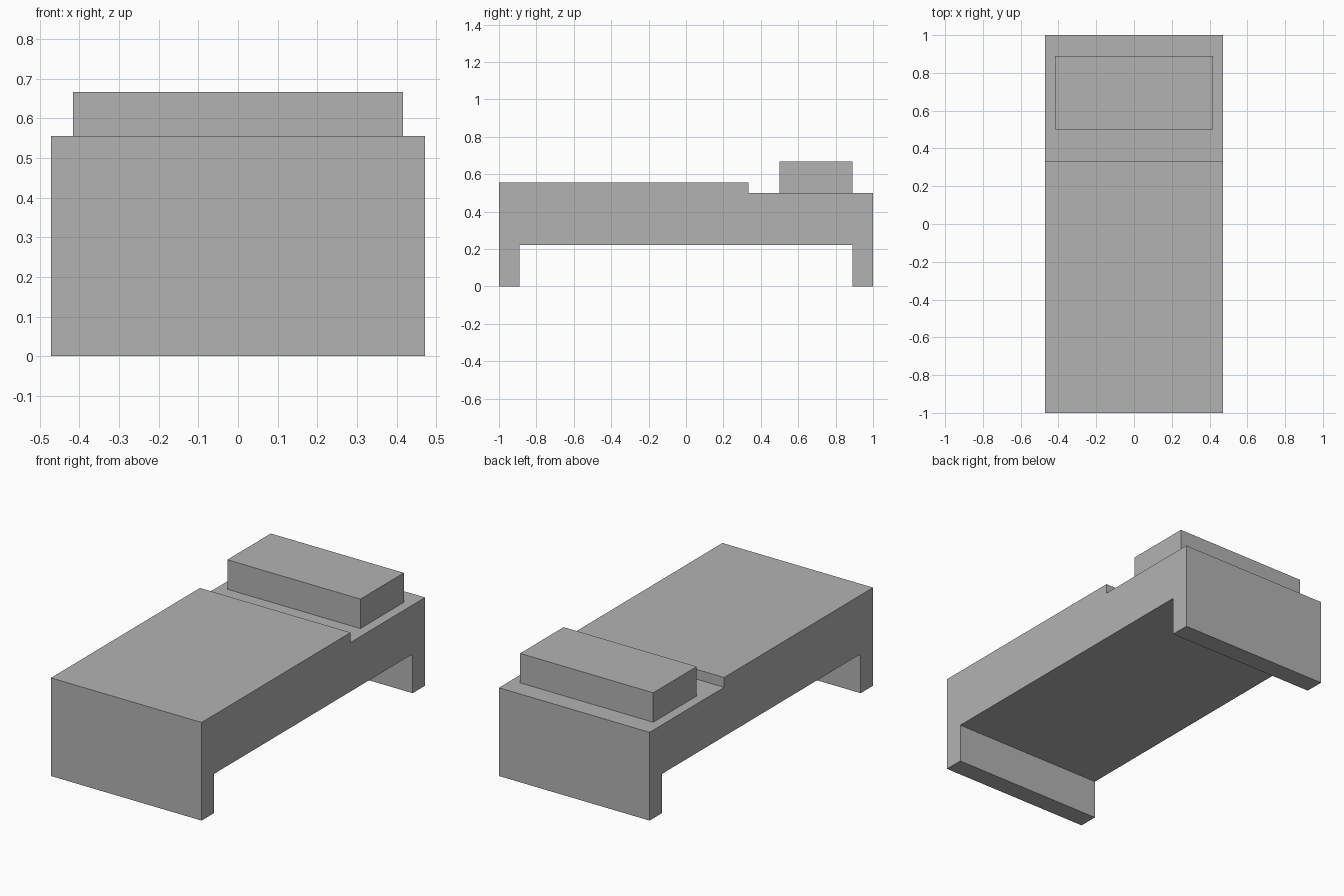
import bpy
import bmesh

default_cube = bpy.data.objects.get("Cube")
if default_cube:
    bpy.data.objects.remove(default_cube, do_unlink=True)

# One plain grey for the whole bed
grey = bpy.data.materials.new("plain_grey")
grey.use_nodes = True
colour = (0.45, 0.45, 0.45, 1)
grey.diffuse_color = colour
grey.node_tree.nodes["Principled BSDF"].inputs["Base Color"].default_value = colour


def extrude_profile(name, profile, half_width):
    """Sweep a closed (y, z) side profile across the width of the bed."""
    bm = bmesh.new()
    side = bm.faces.new([bm.verts.new((-half_width, y, z)) for y, z in profile])
    swept = bmesh.ops.extrude_face_region(bm, geom=[side])
    moved = [v for v in swept["geom"] if isinstance(v, bmesh.types.BMVert)]
    bmesh.ops.translate(bm, verts=moved, vec=(2 * half_width, 0, 0))
    bmesh.ops.recalc_face_normals(bm, faces=bm.faces)
    mesh = bpy.data.meshes.new(name)
    bm.to_mesh(mesh)
    bm.free()
    mesh.materials.append(grey)
    obj = bpy.data.objects.new(name, mesh)
    bpy.context.collection.objects.link(obj)
    return obj


# Bed body: end panels, base and the raised blanket in one side profile
leg_inner, leg_top = 0.889, 0.222
blanket_end, blanket_top, mattress_top = 0.333, 0.556, 0.5
extrude_profile("bed_body", [
    (-1, 0), (-leg_inner, 0), (-leg_inner, leg_top),
    (leg_inner, leg_top), (leg_inner, 0), (1, 0),
    (1, mattress_top), (blanket_end, mattress_top),
    (blanket_end, blanket_top), (-1, blanket_top),
], 0.472)

# Pillow resting on the mattress
extrude_profile("pillow", [
    (0.5, mattress_top), (0.889, mattress_top), (0.889, 0.667), (0.5, 0.667),
], 0.417)
